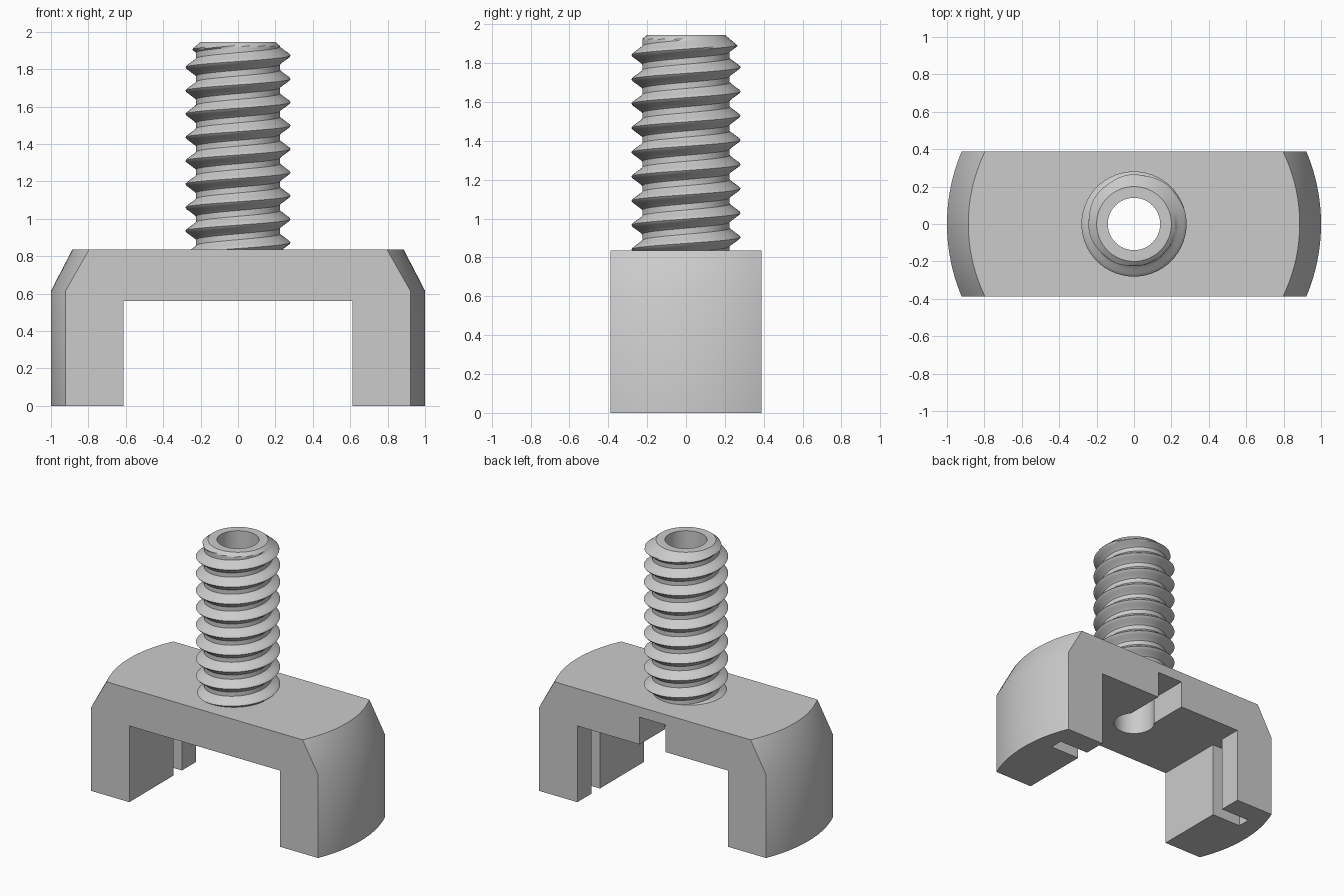
import bpy, bmesh, math
from mathutils import Matrix

cube = bpy.data.objects.get("Cube")
if cube:
    bpy.data.objects.remove(cube, do_unlink=True)

BASE_TOP, STUD_TOP, SLOT_TOP = 0.835, 1.945, 0.56
BORE = 0.14

steel = bpy.data.materials.new("grey_metal")
steel.use_nodes = True
steel.diffuse_color = (0.6, 0.6, 0.6, 1)
steel.node_tree.nodes["Principled BSDF"].inputs["Base Color"].default_value = (0.6, 0.6, 0.6, 1)


def to_object(name, bm):
    bmesh.ops.recalc_face_normals(bm, faces=bm.faces[:])
    mesh = bpy.data.meshes.new(name)
    bm.to_mesh(mesh)
    bm.free()
    mesh.materials.append(steel)
    obj = bpy.data.objects.new(name, mesh)
    bpy.context.collection.objects.link(obj)
    return obj


def turned(name, profile, sides):
    """Solid of revolution from (radius, height) pairs, capped at both ends."""
    bm = bmesh.new()
    rings = [[bm.verts.new((r * math.cos(a), r * math.sin(a), z))
              for a in (math.tau * i / sides for i in range(sides))] for r, z in profile]
    for low, high in zip(rings, rings[1:]):
        for i in range(sides):
            k = (i + 1) % sides
            bm.faces.new((low[i], low[k], high[k], high[i]))
    bm.faces.new(rings[0])
    bm.faces.new(rings[-1])
    return to_object(name, bm)


def box(name, low, high):
    bm = bmesh.new()
    size = [b - a for a, b in zip(low, high)]
    middle = [(a + b) / 2 for a, b in zip(low, high)]
    bmesh.ops.create_cube(bm, size=1, matrix=Matrix.Translation(middle) @ Matrix.Diagonal((*size, 1)))
    return to_object(name, bm)


def carve(target, tool, operation="DIFFERENCE"):
    mod = target.modifiers.new("carve", "BOOLEAN")
    mod.object, mod.operation, mod.solver = tool, operation, "EXACT"
    bpy.context.view_layer.objects.active = target
    bpy.ops.object.modifier_apply(modifier=mod.name)
    bpy.data.objects.remove(tool, do_unlink=True)


def smooth(obj):
    bpy.ops.object.select_all(action="DESELECT")
    obj.select_set(True)
    bpy.context.view_layer.objects.active = obj
    bpy.ops.object.shade_smooth_by_angle(angle=math.radians(28))


# Bridge base: chamfered disc trimmed to a bar, with a wide opening between the legs
base = turned("bridge_base", [(1, 0), (1, 0.615), (0.886, BASE_TOP)], 128)
carve(base, box("trim", (-2, -0.388, -1), (2, 0.388, 2)), "INTERSECT")
carve(base, box("opening", (-0.612, -1, -1), (0.612, 1, SLOT_TOP)))

# Vertical grooves in the inner leg faces
for side in (-1, 1):
    x0, x1 = sorted((side * 0.5, side * 0.85))
    carve(base, box("groove", (x0, 0.125, -1), (x1, 0.222, SLOT_TOP)))

# Wire channel to the back face, and the bore
carve(base, box("channel", (-0.105, 0, 0.5), (0.105, 1, 0.76)))
carve(base, turned("bore", [(BORE, 0.3), (BORE, 1.2)], 64))
smooth(base)

# Threaded stud: the tooth profile is swept along a right-hand helix
PITCH, MINOR, MAJOR, SEGS, STEPS = 0.125, 0.225, 0.281, 72, 16
FOOT = BASE_TOP - 0.015


def tooth(u):
    """Radius at a fraction u of one pitch, with the crest at u = 0."""
    d = min(u % 1, 1 - u % 1)
    return MAJOR - (MAJOR - MINOR) * min(1, max(0, d - 0.03) / 0.33)


bm = bmesh.new()
turns = math.ceil((STUD_TOP - FOOT) / PITCH) + 3
start = 1.81 - PITCH / 2 - PITCH * (turns - 2)
columns = []
for s in range(SEGS):
    a = math.tau * s / SEGS
    column = []
    for j in range(turns * STEPS + 1):
        z = start + PITCH * (j / STEPS + s / SEGS)
        z = min(STUD_TOP, max(FOOT, z))
        u = (z - start) / PITCH - s / SEGS
        r = min(tooth(u), 0.2 + (STUD_TOP - z) * 1.2)
        column.append(bm.verts.new((r * math.cos(a), r * math.sin(a), z)))
    columns.append(column)
for s in range(SEGS):
    this, after = columns[s], columns[(s + 1) % SEGS]
    shift = STEPS if s == SEGS - 1 else 0
    for j in range(turns * STEPS - shift):
        bm.faces.new((this[j], after[j + shift], after[j + shift + 1], this[j + 1]))
bmesh.ops.remove_doubles(bm, verts=bm.verts[:], dist=0.00001)

# Flat ring on the end of the stud and the bore wall inside it
rings = []
for r, z in ((0.2, STUD_TOP), (BORE, STUD_TOP), (BORE, BASE_TOP - 0.001)):
    rings.append([bm.verts.new((r * math.cos(math.tau * s / SEGS), r * math.sin(math.tau * s / SEGS), z))
                  for s in range(SEGS)])
for outer, inner in zip(rings, rings[1:]):
    for s in range(SEGS):
        k = (s + 1) % SEGS
        bm.faces.new((outer[s], outer[k], inner[k], inner[s]))
bmesh.ops.remove_doubles(bm, verts=bm.verts[:], dist=0.00001)
smooth(to_object("threaded_stud", bm))
